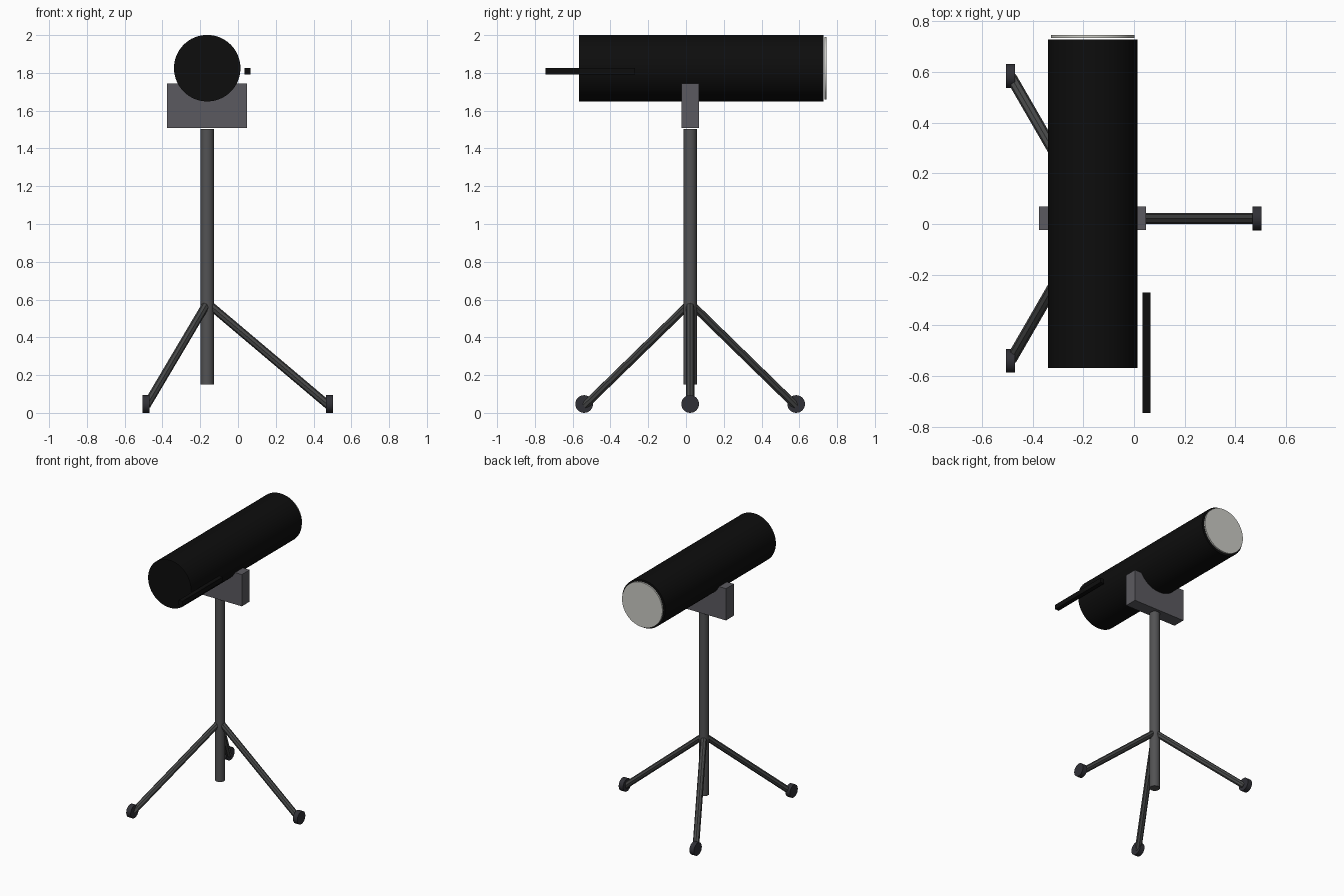
import bpy, math
from mathutils import Vector

if "Cube" in bpy.data.objects:
    bpy.data.objects.remove(bpy.data.objects["Cube"])

CX, CY = -0.163, 0.022   # axis of the post


def material(name, rgb):
    m = bpy.data.materials.new(name)
    m.diffuse_color = (*rgb, 1)
    m.use_nodes = True
    m.node_tree.nodes["Principled BSDF"].inputs["Base Color"].default_value = m.diffuse_color
    return m


BLACK = material("tube black", (0.004, 0.004, 0.004))
STEEL = material("saddle grey", (0.105, 0.102, 0.115))
POST = material("post grey", (0.085, 0.085, 0.088))
LEG = material("leg grey", (0.065, 0.067, 0.067))
RUBBER = material("foot dark grey", (0.03, 0.03, 0.037))
GLASS = material("lens pale grey", (0.6, 0.6, 0.56))


def rod(name, a, b, radius, mat, sides=32):
    """Cylinder running from point a to point b."""
    a, b = Vector(a), Vector(b)
    d = b - a
    bpy.ops.mesh.primitive_cylinder_add(
        vertices=sides, radius=radius, depth=d.length, location=(a + b) / 2,
        rotation=d.to_track_quat('Z', 'Y').to_euler())
    ob = bpy.context.object
    ob.name = name
    ob.data.materials.append(mat)
    bpy.ops.object.shade_smooth_by_angle(angle=math.radians(30))
    return ob


def box(name, lo, hi, mat):
    lo, hi = Vector(lo), Vector(hi)
    bpy.ops.mesh.primitive_cube_add(size=1, location=(lo + hi) / 2)
    ob = bpy.context.object
    ob.name = name
    ob.scale = hi - lo
    ob.data.materials.append(mat)
    return ob


# Main tube and front lens
rod("tube", (CX, -0.567, 1.825), (CX, 0.727, 1.825), 0.176, BLACK, 64)
rod("lens", (CX, 0.734, 1.825), (CX, 0.745, 1.825), 0.165, GLASS, 64)

# Side control bar
box("control_bar", (0.034, -0.745, 1.791), (0.066, -0.27, 1.825), BLACK)

# Saddle block cradling the tube, on top of the post
box("saddle", (-0.375, CY - 0.046, 1.508), (0.048, CY + 0.046, 1.743), STEEL)
rod("post", (CX, CY, 0.15), (CX, CY, 1.502), 0.035, POST)

# Three splayed legs with disc feet, all feet facing sideways
for i in range(3):
    a = i * math.tau / 3
    c, s = math.cos(a), math.sin(a)
    fx, fy = CX + 0.648 * c, CY + 0.648 * s
    rod(f"leg_{i + 1}", (CX + 0.012 * c, CY + 0.012 * s, 0.572),
        (CX + 0.642 * c, CY + 0.642 * s, 0.04), 0.022, LEG, 8)
    rod(f"foot_{i + 1}", (fx - 0.018, fy, 0.047), (fx + 0.018, fy, 0.047),
        0.047, RUBBER, 24)
